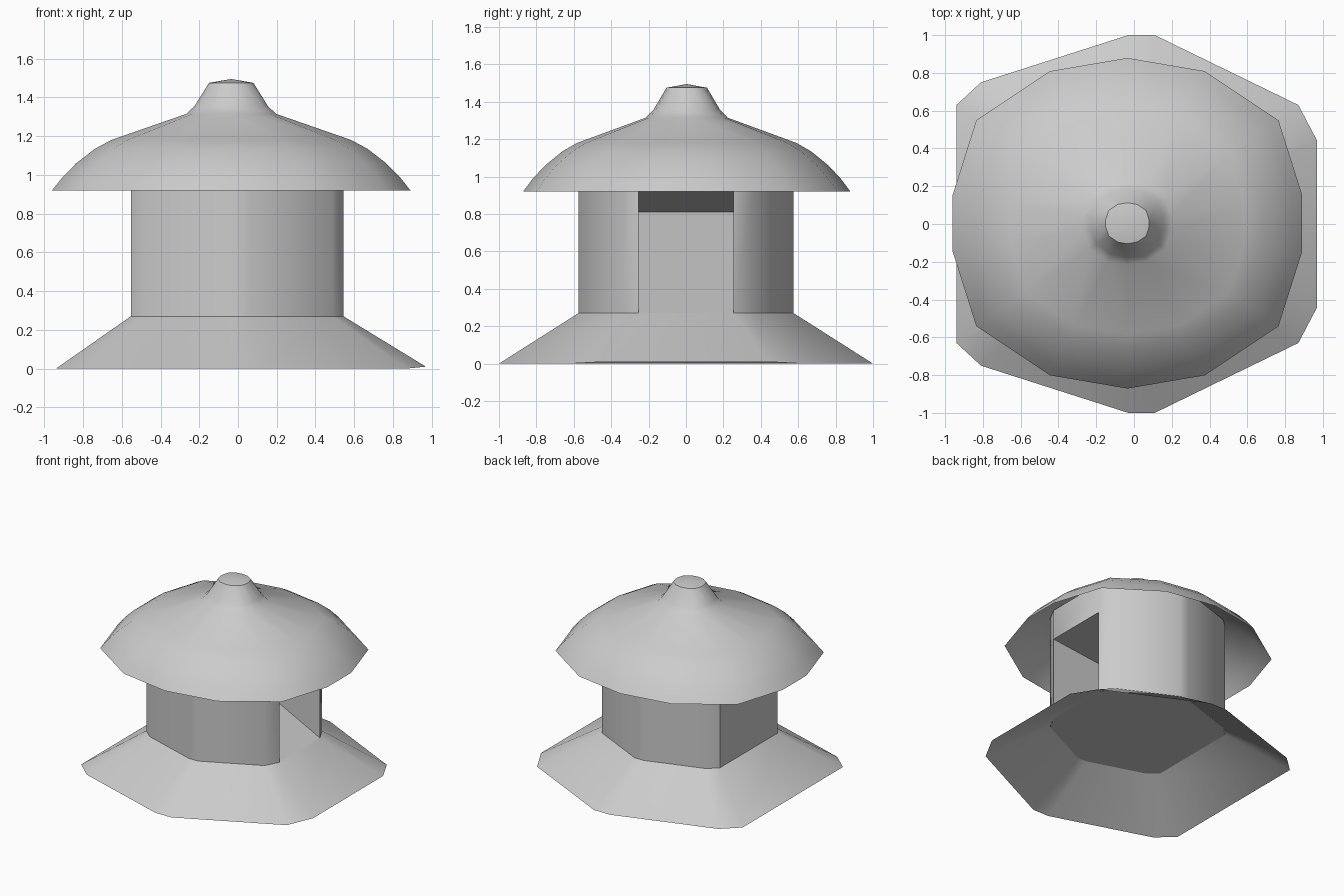
import bpy, bmesh, math

if "Cube" in bpy.data.objects:
    bpy.data.objects.remove(bpy.data.objects["Cube"])


def finish(name, bm, angle=40):
    bmesh.ops.recalc_face_normals(bm, faces=bm.faces)
    mesh = bpy.data.meshes.new(name)
    bm.to_mesh(mesh)
    bm.free()
    ob = bpy.data.objects.new(name, mesh)
    bpy.context.collection.objects.link(ob)
    bpy.ops.object.select_all(action='DESELECT')
    ob.select_set(True)
    bpy.context.view_layer.objects.active = ob
    bpy.ops.object.shade_smooth_by_angle(angle=math.radians(angle))
    return ob


def bridge(bm, a, b, skip=()):
    n = len(a)
    for i in range(n):
        if i not in skip:
            j = (i + 1) % n
            bm.faces.new((a[i], a[j], b[j], b[i]))


# irregular twelve-sided plan, mirrored front to back
half = [(0.97, 0.44), (0.87, 0.63), (0.11, 1.0), (-0.03, 1.0), (-0.81, 0.75), (-0.94, 0.63)]
plan = half + [(x, -y) for x, y in reversed(half)]
DOOR = len(plan) - 1          # flat right side is the doorway
S, DX = 0.575, -0.013
inner = [(x * S + DX, y * S) for x, y in plan]

# flared skirt and walls, with the doorway left open up to the lintel
bm = bmesh.new()
foot = [bm.verts.new((x, y, 0.01 if x > 0.95 else 0)) for x, y in plan]
rings = [[bm.verts.new((x, y, z)) for x, y in inner] for z in (0.27, 0.93, 1.17)]
bridge(bm, foot, rings[0])
bridge(bm, rings[0], rings[1], skip=(DOOR,))
bridge(bm, rings[1], rings[2])
finish("body", bm)

# floor panel closing the hollow skirt
bm = bmesh.new()
bm.faces.new([bm.verts.new((x, y, 0.268)) for x, y in inner])
finish("floor", bm)

# wedge-shaped recess behind the doorway
bm = bmesh.new()
w, x_out, x_in = 0.253, 0.545, -0.53
lo, hi, back = [[bm.verts.new((x, s * w, z)) for s in (-1, 1)]
                for x, z in ((x_out, 0.27), (x_out, 0.93), (x_in, 0.81))]
bm.faces.new((lo[0], lo[1], back[1], back[0]))
bm.faces.new((hi[1], hi[0], back[0], back[1]))
for i in (0, 1):
    bm.faces.new((lo[i], back[i], hi[i]))
recess = finish("doorway_recess", bm)
recess.data.flip_normals()

# hollow fourteen-sided roof: rim outline scaled through a profile
q = [(0.41, 0.805), (0.80, 0.545), (0.925, 0.15)]
right = [(0, 0.875)] + q + [(x, -y) for x, y in reversed(q)] + [(0, -0.875)]
rim = right + [(-x, y) for x, y in reversed(right[1:-1])]
profile = [(1, 0.92), (0.94, 0.99), (0.865, 1.06), (0.76, 1.135), (0.67, 1.18),
           (0.25, 1.315), (0.205, 1.355), (0.124, 1.475)]
bm = bmesh.new()
rings = [[bm.verts.new((x * r - 0.035, y * r + 0.004, z)) for x, y in rim] for r, z in profile]
for a, b in zip(rings, rings[1:]):
    bridge(bm, a, b)
apex = bm.verts.new((-0.035, 0.004, 1.495))
for i, v in enumerate(rings[-1]):
    bm.faces.new((v, rings[-1][(i + 1) % len(rim)], apex))
finish("roof", bm)
